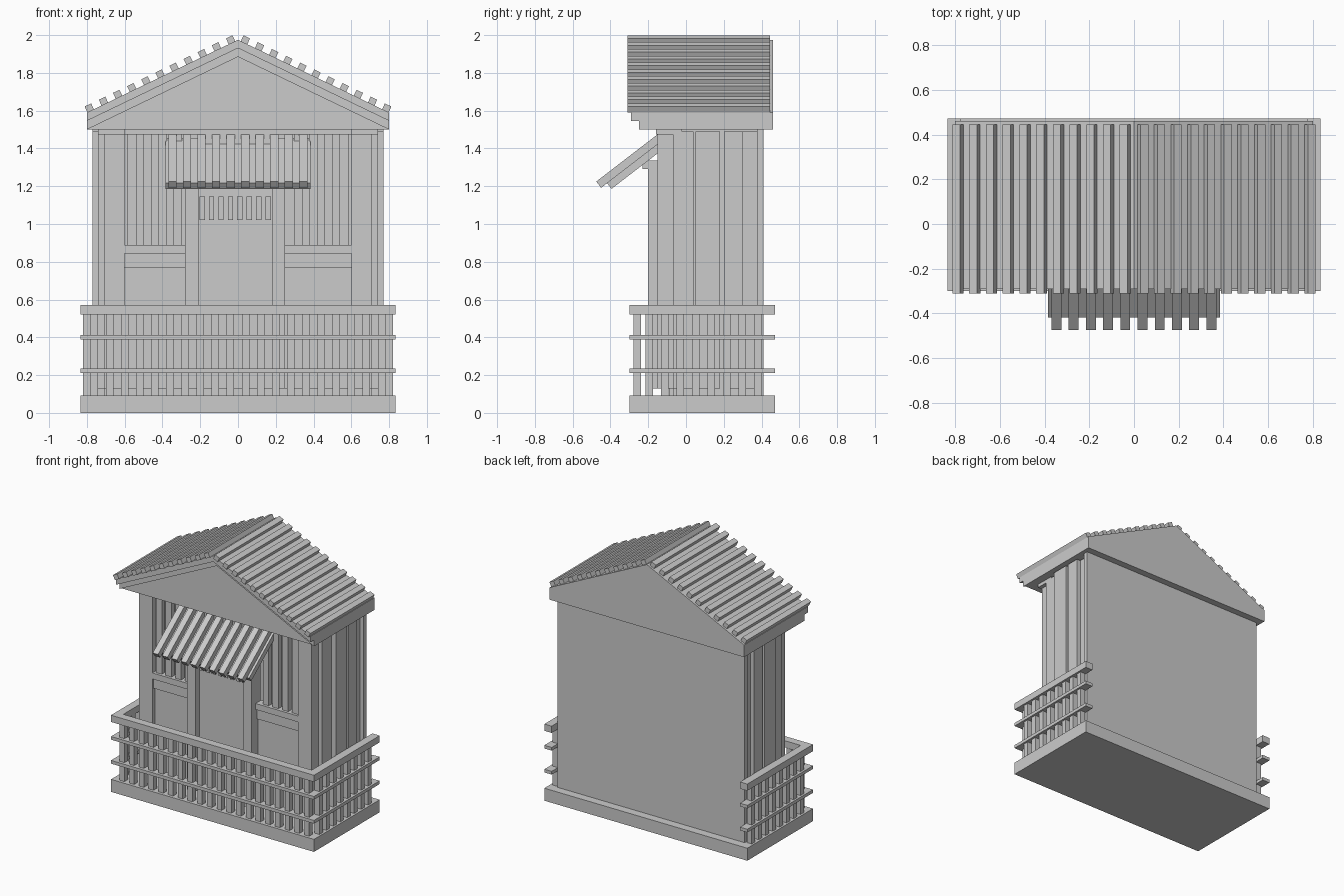
import bpy, bmesh, math
from mathutils import Matrix

if "Cube" in bpy.data.objects:
    bpy.data.objects.remove(bpy.data.objects["Cube"])


def mesh(name, verts, faces):
    me = bpy.data.meshes.new(name)
    me.from_pydata(verts, [], faces)
    ob = bpy.data.objects.new(name, me)
    bpy.context.collection.objects.link(ob)
    return ob


def box(name, x0, x1, y0, y1, z0, z1):
    v = [(x, y, z) for x in (x0, x1) for y in (y0, y1) for z in (z0, z1)]
    return mesh(name, v, [(0, 1, 3, 2), (4, 6, 7, 5), (0, 4, 5, 1),
                          (2, 3, 7, 6), (0, 2, 6, 4), (1, 5, 7, 3)])


def pair(name, x0, x1, *rest):
    box(name + "_right", x0, x1, *rest)
    box(name + "_left", -x1, -x0, *rest)


def extrude_y(name, prof, y0, y1):
    n = len(prof)
    v = [(x, y, z) for y in (y0, y1) for x, z in prof]
    f = [tuple(range(n)), tuple(range(2 * n - 1, n - 1, -1))]
    f += [(i, i + n, (i + 1) % n + n, (i + 1) % n) for i in range(n)]
    return mesh(name, v, f)


# base slab and inner floor
box("base", -0.835, 0.835, -0.30, 0.472, 0, 0.093)
box("floor", -0.70, 0.70, -0.09, 0.38, 0.093, 0.13)

# U-shaped railing
for name, z0, z1 in (("top_rail", 0.52, 0.57), ("middle_rail", 0.388, 0.412),
                     ("lower_rail", 0.21, 0.234)):
    box(name + "_front", -0.835, 0.835, -0.30, -0.24, z0, z1)
    pair(name + "_side", 0.775, 0.835, -0.24, 0.472, z0, z1)
for i in range(20):
    x = -0.76 + i * 0.08
    box("front_picket", x - 0.02, x + 0.02, -0.278, -0.238, 0.093, 0.52)
for i in range(8):
    y = -0.195 + i * 0.082
    pair("side_picket", 0.78, 0.82, y - 0.02, y + 0.02, 0.093, 0.52)

# back wall, side planks and corner posts
box("back_wall", -0.77, 0.77, 0.375, 0.41, 0.093, 1.5)
pair("corner_post", 0.60, 0.71, -0.15, -0.07, 0.13, 1.48)
pair("side_wall", 0.69, 0.71, -0.07, 0.375, 0.093, 1.5)
for y0, y1, x1 in ((-0.07, 0.04, 0.74), (0.05, 0.18, 0.77),
                   (0.20, 0.30, 0.77), (0.30, 0.375, 0.74)):
    pair("side_plank", 0.71, x1, y0, y1, 0.13, 1.49)
pair("post_cap", 0.60, 0.74, -0.16, -0.02, 1.475, 1.5)
box("top_beam", -0.60, 0.60, -0.15, -0.07, 1.475, 1.5)

# windows with bars and sills, either side of the slightly off-centre door
for side, x0, x1 in (("left", -0.60, -0.28), ("right", 0.25, 0.60)):
    box("lower_panel_" + side, x0, x1, -0.12, -0.085, 0.13, 0.77)
    box("sill_apron_" + side, x0, x1, -0.135, -0.085, 0.77, 0.845)
    box("window_sill_" + side, x0, x1, -0.15, -0.085, 0.845, 0.89)
    for i in range(4):
        x = (x0 + 0.04 if x0 < 0 else x0 + 0.07) + i * 0.08
        box("window_bar_" + side, x - 0.024, x + 0.024, -0.13, -0.09, 0.89, 1.48)

# door with slotted vent
box("door_frame_left", -0.28, -0.21, -0.20, -0.09, 0.13, 1.30)
box("door_frame_right", 0.18, 0.25, -0.20, -0.09, 0.13, 1.30)
box("door", -0.21, 0.18, -0.15, -0.10, 0.13, 1.48)
for i in range(8):
    x = -0.19 + i * 0.05
    box("door_slat", x - 0.014, x + 0.014, -0.16, -0.15, 1.02, 1.145)
box("door_lintel", -0.28, 0.25, -0.23, -0.14, 1.29, 1.335)

# sloped awning: local -y runs down the slope
A = math.atan2(0.25, 0.325)
M = Matrix.Translation((0, -0.15, 1.475)) @ Matrix.Rotation(A, 4, 'X')
box("awning_sheet", -0.385, 0.385, -0.37, 0.02, -0.08, -0.04).data.transform(M)
for i in range(10):
    x = -0.347 + i * 0.077
    box("awning_slat", x - 0.022, x + 0.022, -0.41, 0.02, -0.042, 0).data.transform(M)

# gable roof: pediment and two stepped layers
extrude_y("pediment", [(-0.80, 1.5), (0.80, 1.5), (0, 1.885)], -0.235, 0.46)


def roof_layer(name, e, a, t, y0):
    extrude_y(name, [(-0.80, e), (0, a), (0.80, e),
                     (0.80, e + t), (0, a + t), (-0.80, e + t)], y0, 0.46)


roof_layer("lower_roof", 1.5, 1.885, 0.046, -0.25)
roof_layer("upper_roof", 1.546, 1.931, 0.044, -0.29)

# roof slats on both slopes
T = math.atan2(0.385, 0.80)
for s in (-1, 1):
    for i in range(11):
        x = 0.032 + i * 0.0748
        ob = box("roof_slat", -0.019, 0.019, -0.31, 0.445, -0.002, 0.034)
        z = 1.975 - x * 0.385 / 0.80
        ob.data.transform(Matrix.Translation((s * x, 0, z)) @ Matrix.Rotation(s * T, 4, 'Y'))

# consistent outward normals
for ob in bpy.context.collection.objects:
    bm = bmesh.new()
    bm.from_mesh(ob.data)
    bmesh.ops.recalc_face_normals(bm, faces=bm.faces)
    bm.to_mesh(ob.data)
    bm.free()
